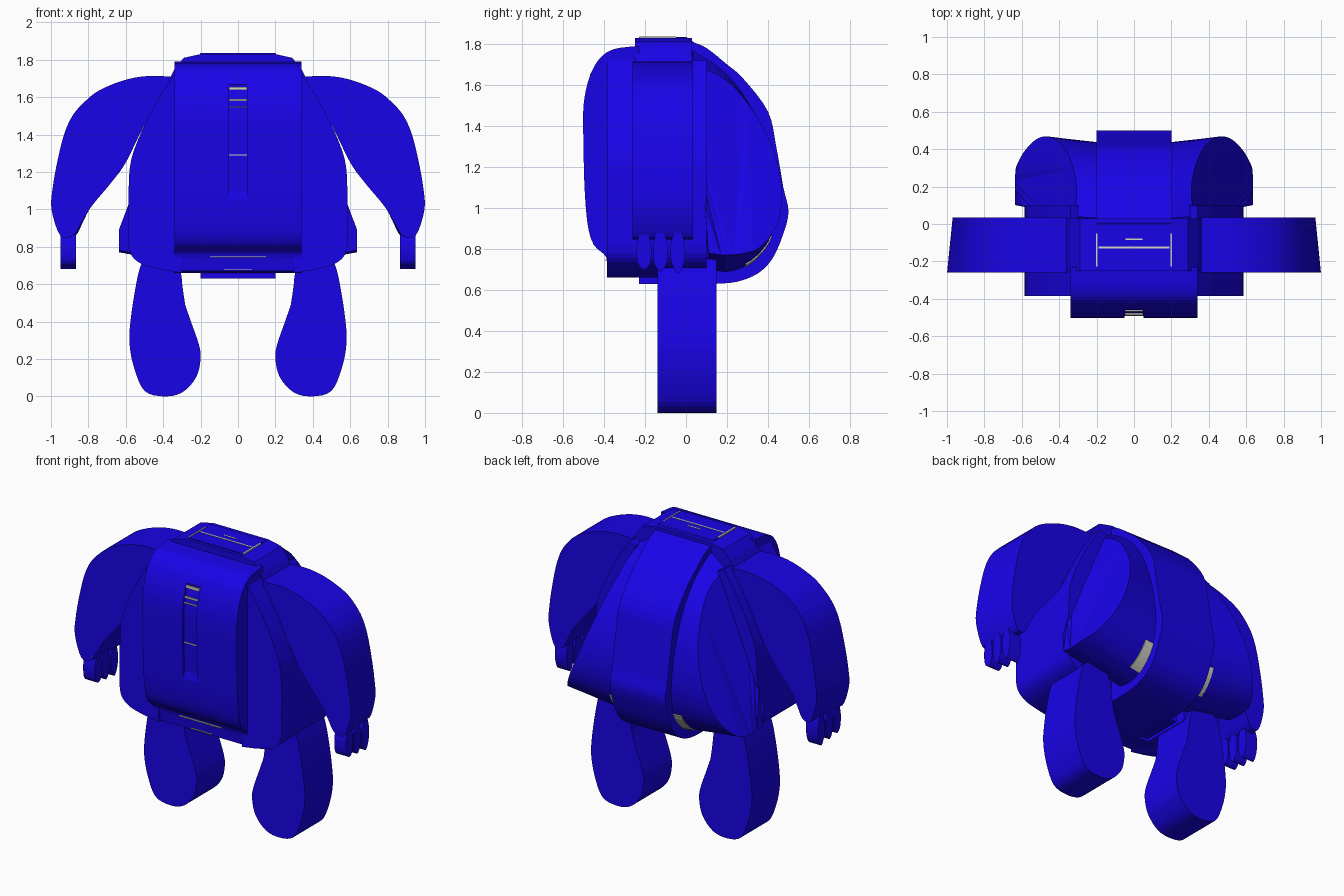
import bpy, bmesh
from mathutils import Vector


def material(name, rgb):
    m = bpy.data.materials.new(name)
    m.diffuse_color = (*rgb, 1)
    return m


blue = material("royal blue", (0.010, 0.001, 0.84))
cream = material("pale cream", (0.68, 0.68, 0.60))


def smooth(pts, steps=4):
    """Rounded open path through the given points."""
    p = [Vector(q) for q in pts]
    p = [p[0]] + p + [p[-1]]
    out = []
    for a, b, c, d in zip(p, p[1:], p[2:], p[3:]):
        for i in range(steps):
            t = i / steps
            out.append(0.5 * (2 * b + (c - a) * t + (2 * a - 5 * b + 4 * c - d) * t * t
                              + (3 * b - a - 3 * c + d) * t ** 3))
    return out + [p[-1]]


def loft(name, ring_a, ring_b, mirror=False, mat=blue):
    """Closed solid between two matching rings of 3D points."""
    bm = bmesh.new()
    a = [bm.verts.new(v) for v in ring_a]
    b = [bm.verts.new(v) for v in ring_b]
    n = len(a)
    for i in range(n):
        j = (i + 1) % n
        bm.faces.new((a[i], a[j], b[j], b[i]))
    caps = [bm.faces.new(a), bm.faces.new(b[::-1])]
    bmesh.ops.triangulate(bm, faces=caps)
    bmesh.ops.recalc_face_normals(bm, faces=bm.faces)
    me = bpy.data.meshes.new(name)
    bm.to_mesh(me)
    bm.free()
    me.materials.append(mat)
    ob = bpy.data.objects.new(name, me)
    bpy.context.collection.objects.link(ob)
    if mirror:
        ob.modifiers.new("mirror", 'MIRROR').use_mirror_merge = False
    return ob


def slab_x(name, prof, x0, x1, mirror=False, mat=blue):
    """Side profile (y, z) extruded across x."""
    return loft(name, [(x0, p[0], p[1]) for p in prof],
                [(x1, p[0], p[1]) for p in prof], mirror, mat)


def slab_y(name, prof, y0, y1, mirror=False, trim=0.0):
    """Front profile (x, z) extruded along y; trim pulls the far outer rim in."""
    return loft(name, [(p[0], y0, p[1]) for p in prof],
                [(p[0] - trim * max(0, p[0] - 0.8) / 0.2, y1, p[1]) for p in prof], mirror)


def strip(name, x0, x1, y0, y1, z0, z1, mirror=False):
    """Thin cream plate showing in a seam."""
    return slab_x(name, [(y0, z0), (y1, z0), (y1, z1), (y0, z1)], x0, x1, mirror, cream)


# Central body slab with the rounded back
back = smooth([(0.03, 1.81), (0.10, 1.78), (0.20, 1.70), (0.28, 1.63), (0.40, 1.47),
               (0.44, 1.30), (0.475, 1.10), (0.50, 0.98), (0.47, 0.86), (0.42, 0.75),
               (0.35, 0.68), (0.25, 0.64), (0.15, 0.63)])
slab_x("body_core", [(-0.23, 0.63), (-0.23, 1.835), (0.0, 1.835)] + back, -0.2, 0.2)

# Shoulder block under the top plate
slab_y("shoulder_block", [(-0.34, 0.68), (-0.375, 1.68), (-0.34, 1.75), (-0.29, 1.81),
                          (-0.2, 1.83), (0.2, 1.83), (0.29, 1.81), (0.34, 1.75),
                          (0.375, 1.68), (0.34, 0.68)], -0.25, 0.03)

# Belly: two front halves with a shallow groove strip between them
front = smooth([(-0.23, 1.79), (-0.35, 1.775), (-0.42, 1.73), (-0.47, 1.64), (-0.50, 1.50),
                (-0.50, 1.30), (-0.495, 1.10), (-0.48, 0.92), (-0.45, 0.82), (-0.39, 0.76),
                (-0.375, 0.67)]) + [Vector((-0.23, 0.66))]
slab_x("belly_half", front, 0.05, 0.34, True)
groove = [(p[0] + (0.015 if 1.1 < p[1] < 1.66 else 0), p[1]) for p in front]
slab_x("belly_groove", groove, -0.05, 0.05)

# Flank panels beside the belly
flank = smooth([(0.34, 1.72), (0.42, 1.60), (0.50, 1.45), (0.57, 1.27), (0.585, 1.10),
                (0.585, 0.95), (0.58, 0.78), (0.52, 0.71), (0.42, 0.68), (0.30, 0.66)])
slab_y("flank_panel", flank + [Vector((0.30, 1.70))], -0.385, 0.10, True)

# Back lobes: rounded rim leading to a slanted flat outer face
inner = smooth([(0.03, 1.77), (0.18, 1.67), (0.30, 1.52), (0.385, 1.32), (0.43, 1.12),
                (0.435, 0.96), (0.40, 0.83), (0.31, 0.73), (0.21, 0.69), (0.11, 0.70)])
outer = smooth([(0.04, 1.70), (0.20, 1.62), (0.33, 1.47), (0.42, 1.30), (0.465, 1.12),
                (0.46, 0.97), (0.41, 0.86), (0.33, 0.79), (0.20, 0.77), (0.11, 0.78)])
for i in range(1, 8):
    t = i / 8
    inner.append(Vector((0.11 - 0.08 * t, 0.70 + 1.07 * t)))
    outer.append(Vector((0.11 - 0.07 * t, 0.78 + 0.92 * t)))
lobe_in = [Vector((0.195, p[0], p[1])) for p in inner]
lobe_out = [Vector((min(0.635, 0.30 + 0.42 * (1.70 - p[1]) - 0.27 * (p[0] - 0.1)), p[0], p[1]))
            for p in outer]
loft("back_lobe", lobe_in, lobe_out, True)

# Cream lining showing low in the seam between core and lobe
rim = range(23, 30)
lift = Vector((0, 0.004, -0.004))
near = [lobe_in[i] for i in rim]
far = [lobe_in[i].lerp(lobe_out[i], 0.18) for i in rim]
loft("seam_lining", [p + lift for p in near] + [p - lift for p in near[::-1]],
     [p + lift for p in far] + [p - lift for p in far[::-1]], True, cream)

# Cream strips in the belly groove and under the belly
for i, (z, h) in enumerate([(1.637, 0.018), (1.578, 0.011), (1.545, 0.006), (1.288, 0.006)]):
    y = min(p[0] for p in groove if abs(p[1] - z) < 0.06)
    strip("groove_strip_%d" % (i + 1), -0.048, 0.048, y - 0.004, y + 0.005, z, z + h)
strip("belly_strip_wide", -0.15, 0.15, -0.393, -0.385, 0.742, 0.749)
strip("belly_strip_short", -0.075, 0.075, -0.382, -0.374, 0.677, 0.682)

# Cream strips around the top plate
strip("top_strip_side", 0.194, 0.203, -0.228, -0.05, 1.829, 1.837, True)
strip("top_strip_middle", -0.19, 0.19, -0.130, -0.120, 1.829, 1.837)
strip("top_strip_short", -0.045, 0.045, -0.086, -0.078, 1.829, 1.837)
strip("top_strip_rear", -0.19, 0.19, 0.010, 0.016, 1.818, 1.829)
strip("top_strip_front", -0.2, 0.2, -0.234, -0.226, 1.815, 1.822)

# Arms
arm = smooth([(0.36, 1.71), (0.49, 1.712), (0.61, 1.69), (0.74, 1.637), (0.82, 1.575),
              (0.885, 1.50), (0.93, 1.40), (0.965, 1.26), (0.99, 1.12), (0.997, 1.0),
              (0.95, 0.86), (0.88, 0.86), (0.83, 0.94), (0.78, 1.02), (0.68, 1.14),
              (0.60, 1.25), (0.50, 1.45), (0.37, 1.66)])
slab_y("arm", arm, -0.26, 0.035, True, 0.03)

# Three fingers on each hand
for i, (y, low) in enumerate([(-0.205, 0.70), (-0.125, 0.69), (-0.04, 0.68)]):
    finger = smooth([(y - 0.02, 0.88), (y - 0.036, 0.81), (y - 0.03, 0.73), (y, low),
                     (y + 0.03, 0.73), (y + 0.036, 0.81), (y + 0.02, 0.88)])
    slab_x("finger_%d" % (i + 1), finger, 0.865, 0.95, True)

# Legs
leg = smooth([(0.48, 0.75), (0.52, 0.70), (0.55, 0.57), (0.575, 0.40), (0.58, 0.28),
              (0.555, 0.15), (0.50, 0.03), (0.40, 0.0), (0.30, 0.02), (0.225, 0.10),
              (0.20, 0.20), (0.21, 0.28), (0.255, 0.41), (0.29, 0.52), (0.305, 0.66),
              (0.34, 0.74)])
slab_y("leg", leg, -0.14, 0.15, True)
